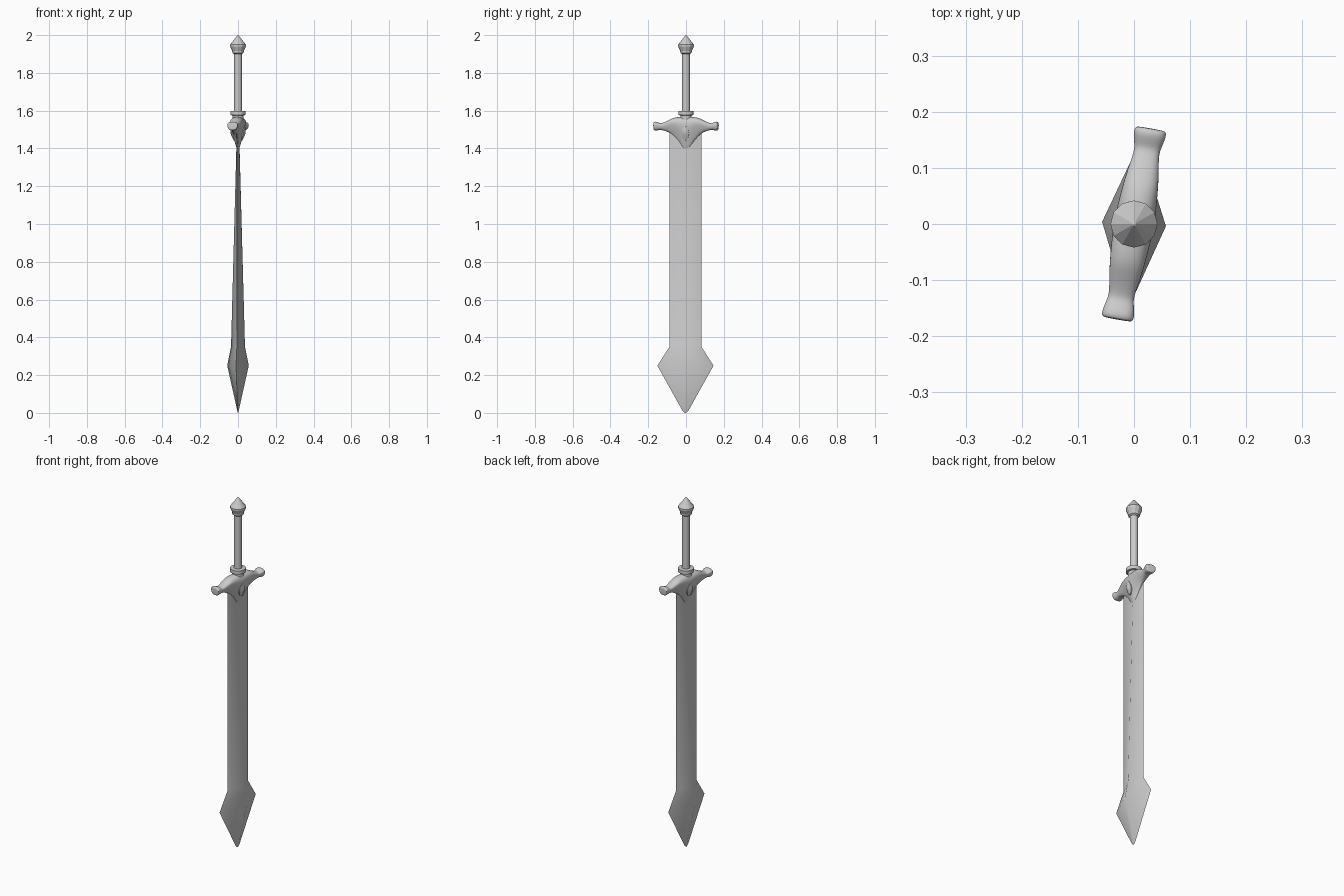
import bpy, bmesh, math
from mathutils import Matrix

cube = bpy.data.objects.get("Cube")
if cube:
    bpy.data.objects.remove(cube, do_unlink=True)

steel = bpy.data.materials.new("steel_grey")
steel.use_nodes = True
steel.diffuse_color = (0.6, 0.6, 0.6, 1)
for node in steel.node_tree.nodes:
    if node.type == 'BSDF_PRINCIPLED':
        node.inputs["Base Color"].default_value = (0.6, 0.6, 0.6, 1)


def loft(name, rings, yaw=0, smooth=None, subdiv=0):
    """Skin closed rings of equal length, cap both ends."""
    bm = bmesh.new()
    rows = [[bm.verts.new(p) for p in ring] for ring in rings]
    n = len(rows[0])
    for a, b in zip(rows, rows[1:]):
        for i in range(n):
            j = (i + 1) % n
            bm.faces.new((a[i], a[j], b[j], b[i]))
    bm.faces.new(rows[0])
    bm.faces.new(rows[-1])
    bmesh.ops.recalc_face_normals(bm, faces=bm.faces)
    bm.transform(Matrix.Rotation(math.radians(yaw), 4, 'Z'))
    mesh = bpy.data.meshes.new(name)
    bm.to_mesh(mesh)
    bm.free()
    mesh.materials.append(steel)
    obj = bpy.data.objects.new(name, mesh)
    bpy.context.collection.objects.link(obj)
    if subdiv:
        obj.modifiers.new("round", 'SUBSURF').levels = subdiv
        obj.modifiers["round"].render_levels = subdiv
    if smooth:
        bpy.ops.object.select_all(action='DESELECT')
        obj.select_set(True)
        bpy.context.view_layer.objects.active = obj
        bpy.ops.object.shade_smooth_by_angle(angle=math.radians(smooth))
    return obj


def lathe(name, profile, sides, smooth=None):
    turns = [2 * math.pi * i / sides for i in range(sides)]
    return loft(name, [[(r * math.cos(t), r * math.sin(t), z) for t in turns]
                       for r, z in profile], smooth=smooth)


# Blade: diamond section, thick at the flared point, thin at the guard
blade_stations = [(0.003, 0.001, 0.0), (0.016, 0.004, 0.012), (0.149, 0.057, 0.25),
                  (0.085, 0.037, 0.35), (0.085, 0.005, 1.5)]
loft("blade", [[(t, 0, z), (0, w - 0.003, z), (-t, 0, z), (0, -w - 0.003, z)]
               for w, t, z in blade_stations], yaw=-4, smooth=60)

# Guard: y, top, bottom, half thickness, roundness
half_guard = [(0, 1.572, 1.368, 0.041, 0), (0.035, 1.568, 1.432, 0.039, 0),
              (0.07, 1.563, 1.470, 0.035, 0.2), (0.095, 1.549, 1.487, 0.030, 0.6),
              (0.13, 1.532, 1.498, 0.022, 1), (0.142, 1.534, 1.498, 0.025, 1),
              (0.16, 1.543, 1.494, 0.029, 1), (0.171, 1.541, 1.496, 0.029, 1),
              (0.173, 1.535, 1.503, 0.022, 1)]
stations = [(-s[0], *s[1:]) for s in half_guard[:0:-1]] + half_guard
# Section: depth from the top, width when wedge shaped, width when round
section = [(0, 0.5, 0.5), (0.18, 1, 1), (0.5, 0.72, 1), (0.85, 0.3, 0.8), (1, 0.1, 0.4)]


def guard_ring(y, top, bottom, w, roundness):
    side = [(w * (a + (b - a) * roundness), y, top + (bottom - top) * d)
            for d, a, b in section]
    return side + [(-x, y, z) for x, y, z in reversed(side)]


loft("guard", [guard_ring(*s) for s in stations], yaw=-10, smooth=60, subdiv=2)

# Almond gems with a bevelled rim, leaning with the guard faces
for label, sign in (("left", 1), ("right", -1)):
    rings = []
    for scale, out in ((1, -0.012), (1, 0.005), (0.8, 0.007), (0.1, 0.014)):
        ring = []
        for i in range(12):
            a = math.pi * i / 6
            dy = 0.021 * scale * math.cos(a) * abs(math.cos(a)) ** 0.3
            dz = 0.038 * scale * math.sin(a)
            ring.append((sign * (0.026 + out + 0.2 * dz), dy, 1.48 + dz))
        rings.append(ring)
    loft("gem_" + label, rings, yaw=-10, smooth=25)

# Hilt
lathe("collar", [(0.03, 1.55), (0.03, 1.575), (0.041, 1.577),
                 (0.041, 1.597), (0.024, 1.599)], 24, smooth=30)
lathe("grip", [(0.021, 1.58), (0.021, 1.91)], 16, smooth=40)
lathe("pommel", [(0.022, 1.9), (0.03, 1.906), (0.031, 1.916), (0.042, 1.941),
                 (0.042, 1.949), (0.004, 1.998), (0.001, 2.0)], 12)
